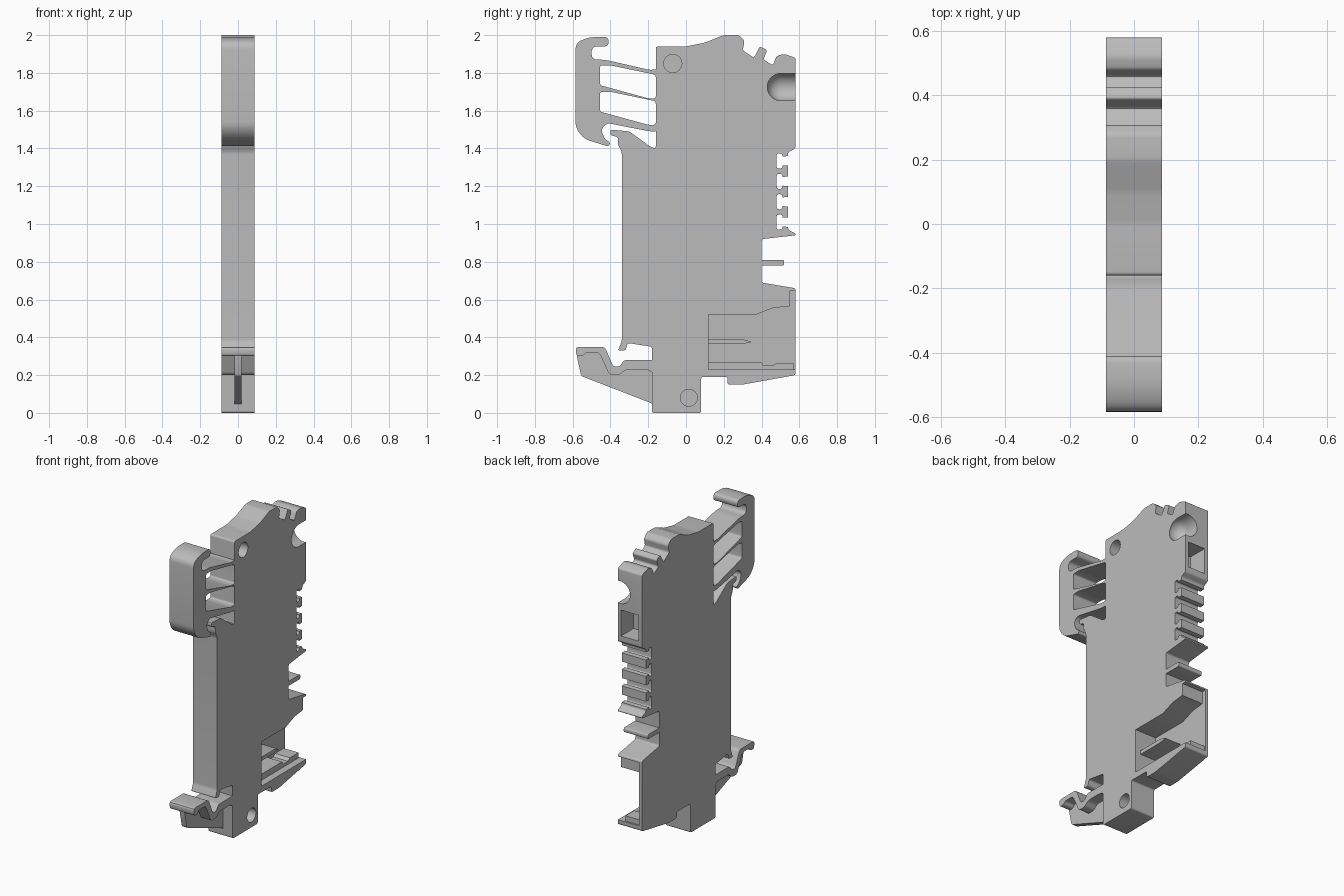
import bpy
import bmesh
from math import radians, pi, cos, sin
from mathutils import Vector, Matrix

cube = bpy.data.objects.get("Cube")
if cube:
    bpy.data.objects.remove(cube, do_unlink=True)

HALF = .0875   # half of the housing thickness

plastic = bpy.data.materials.new("grey plastic")
plastic.use_nodes = True
plastic.diffuse_color = (.5, .5, .5, 1)
plastic.node_tree.nodes["Principled BSDF"].inputs["Base Color"].default_value = plastic.diffuse_color


def rounded(points, radius, steps=4):
    """Replace every corner of a closed outline with a small curve."""
    corners = [Vector(p) for p in points]
    result = []
    for i, corner in enumerate(corners):
        before = corners[i - 1] - corner
        after = corners[(i + 1) % len(corners)] - corner
        reach = min(radius, before.length * .45, after.length * .45)
        start = corner + before.normalized() * reach
        end = corner + after.normalized() * reach
        for k in range(steps + 1):
            t = k / steps
            result.append(start.lerp(corner, t).lerp(corner.lerp(end, t), t))
    return result


def finish(name, bm):
    bmesh.ops.recalc_face_normals(bm, faces=bm.faces)
    mesh = bpy.data.meshes.new(name)
    bm.to_mesh(mesh)
    bm.free()
    mesh.materials.append(plastic)
    obj = bpy.data.objects.new(name, mesh)
    bpy.context.collection.objects.link(obj)
    return obj


def prism(name, points, low=-HALF, high=HALF, radius=.012):
    """Extrude a side outline (y, z) across the thickness."""
    outline = rounded(points, radius) if radius else points
    bm = bmesh.new()
    face = bm.faces.new([bm.verts.new((low, y, z)) for y, z in outline])
    extruded = bmesh.ops.extrude_face_region(bm, geom=[face])["geom"]
    moved = [v for v in extruded if isinstance(v, bmesh.types.BMVert)]
    bmesh.ops.translate(bm, verts=moved, vec=(high - low, 0, 0))
    return finish(name, bm)


def block(name, y0, y1, z0, z1, low=-HALF, high=HALF, radius=0):
    corners = [(y0, z0), (y1, z0), (y1, z1), (y0, z1)]
    return prism(name, corners, low, high, radius)


def disc(name, y, z, r, low, high):
    ring = [(y + r * cos(a * pi / 16), z + r * sin(a * pi / 16)) for a in range(32)]
    return prism(name, ring, low, high, 0)


def carve(target, cutters):
    """Subtract the cutters, then remove them."""
    for cutter in cutters:
        mod = target.modifiers.new("cut", "BOOLEAN")
        mod.operation = "DIFFERENCE"
        mod.solver = "EXACT"
        mod.object = cutter
        bpy.context.view_layer.update()
        graph = bpy.context.evaluated_depsgraph_get()
        mesh = bpy.data.meshes.new_from_object(target.evaluated_get(graph))
        target.modifiers.clear()
        target.data = mesh
        bpy.data.objects.remove(cutter, do_unlink=True)


# Main housing plate: foot, back edge, top edge, then front edge
foot_edge = [(-.18, 0), (.08, 0), (.08, .19), (.22, .19), (.22, .15), (.3, .15), (.58, .2)]
back_edge = [(.58, .66), (.4, .69), (.4, .92), (.58, .94), (.58, .95), (.54, .97),
             (.54, 1.38), (.58, 1.4), (.58, 1.88)]
top_edge = [(.52, 1.9), (.48, 1.89), (.46, 1.84), (.41, 1.87), (.43, 1.92), (.39, 1.94),
            (.36, 1.88), (.3, 1.92), (.31, 1.97), (.28, 2), (.2, 2), (.1, 1.96),
            (0, 1.94), (-.16, 1.94)]
front_edge = [(-.16, 1.4), (-.19, 1.41), (-.3, 1.49), (-.4, 1.5), (-.4, 1.47), (-.36, 1.46),
              (-.36, 1.42), (-.34, 1.38), (-.34, .38), (-.36, .33), (-.32, .33),
              (-.31, .37), (-.18, .35)]
housing = prism("housing", foot_edge + back_edge + top_edge + front_edge)

# Grip slots between the teeth on the back edge
cutters = []
for i in range(4):
    z = 1.01 + i * .108
    cutters.append(block("slot", .48, .51, z - .04, z + .04, -1, 1, .012))
    cutters.append(prism("gap", [(.5, z - .022), (.7, z - .04), (.7, z + .04), (.5, z + .022)], -1, 1, 0))

# Blind round holes on the left face
cutters.append(disc("upper_hole", -.07, 1.85, .048, 0, 1))
cutters.append(disc("lower_hole", .015, .08, .045, 0, 1))

# Round-ended screwdriver channel, open to the left face and the back
bm = bmesh.new()
bmesh.ops.create_uvsphere(bm, u_segments=32, v_segments=16, radius=.074)
for v in bm.verts:
    if v.co.z > .001:
        v.co.z += .3
bmesh.ops.transform(bm, matrix=Matrix.Rotation(radians(-90), 4, "X"), verts=bm.verts)
bmesh.ops.translate(bm, verts=bm.verts, vec=(HALF - .015, .503, 1.725))
cutters.append(finish("channel", bm))

# Square wire entry in the back edge
cutters.append(block("wire_entry", .45, .7, 1.44, 1.61, -.06, .065))

# Contact pocket, open to the left face and the back
cutters.append(prism("pocket", [(.12, .23), (.7, .23), (.7, .645), (.55, .645), (.55, .565),
                                (.46, .555), (.37, .52), (.12, .52)], -.067, 1, 0))
carve(housing, cutters)

# Details inside the pocket and the back notch
pocket_bar = prism("pocket_bar", [(.11, .365), (.3, .365), (.35, .375), (.3, .39), (.11, .39)],
                   -.07, .05, 0)
pocket_rail = prism("pocket_rail", [(.11, .22), (.57, .22), (.57, .265), (.48, .265), (.46, .25),
                                    (.41, .25), (.4, .27), (.11, .27)], -.07, .04, 0)
notch_fin = block("notch_fin", .39, .52, .78, .81, radius=.01)

# Upper release frame with a curled tip and sloping struts
frame = prism("release_frame", [(-.585, 1.96), (-.51, 1.99), (-.41, 1.99), (-.41, 1.94), (-.5, 1.94),
                                (-.5, 1.87), (-.43, 1.87), (-.19, 1.815), (-.15, 1.82), (-.15, 1.49),
                                (-.19, 1.49), (-.42, 1.535), (-.45, 1.5), (-.43, 1.45), (-.4, 1.43),
                                (-.41, 1.41), (-.54, 1.45), (-.585, 1.51)], radius=.035)
windows = []
for drop in (0, .14):
    windows.append(prism("window", [(-.455, 1.84 - drop), (-.4, 1.84 - drop), (-.16, 1.79 - drop),
                                    (-.16, 1.665 - drop), (-.2, 1.665 - drop), (-.455, 1.735 - drop)],
                         -1, 1))
carve(frame, windows)

# Lower rail clip: full-width spring strip
clip = prism("rail_clip", [(-.16, .28), (-.33, .28), (-.35, .245), (-.385, .245), (-.43, .35),
                           (-.585, .35), (-.58, .3), (-.545, .3), (-.53, .32), (-.46, .32),
                           (-.405, .2), (-.35, .2), (-.32, .23), (-.2, .23), (-.16, .2)],
             radius=.02)

# Thin web that stiffens the clip from below
clip_web = prism("clip_web", [(-.16, .02), (-.18, .05), (-.555, .195), (-.58, .31), (-.45, .33),
                              (-.39, .22), (-.16, .25)], -.018, .018)

# Smooth the rounded corners, keep the hard edges
bpy.ops.object.select_all(action="DESELECT")
for part in (housing, frame, clip, clip_web, notch_fin, pocket_bar, pocket_rail):
    part.select_set(True)
bpy.context.view_layer.objects.active = housing
bpy.ops.object.shade_smooth_by_angle(angle=radians(30))
